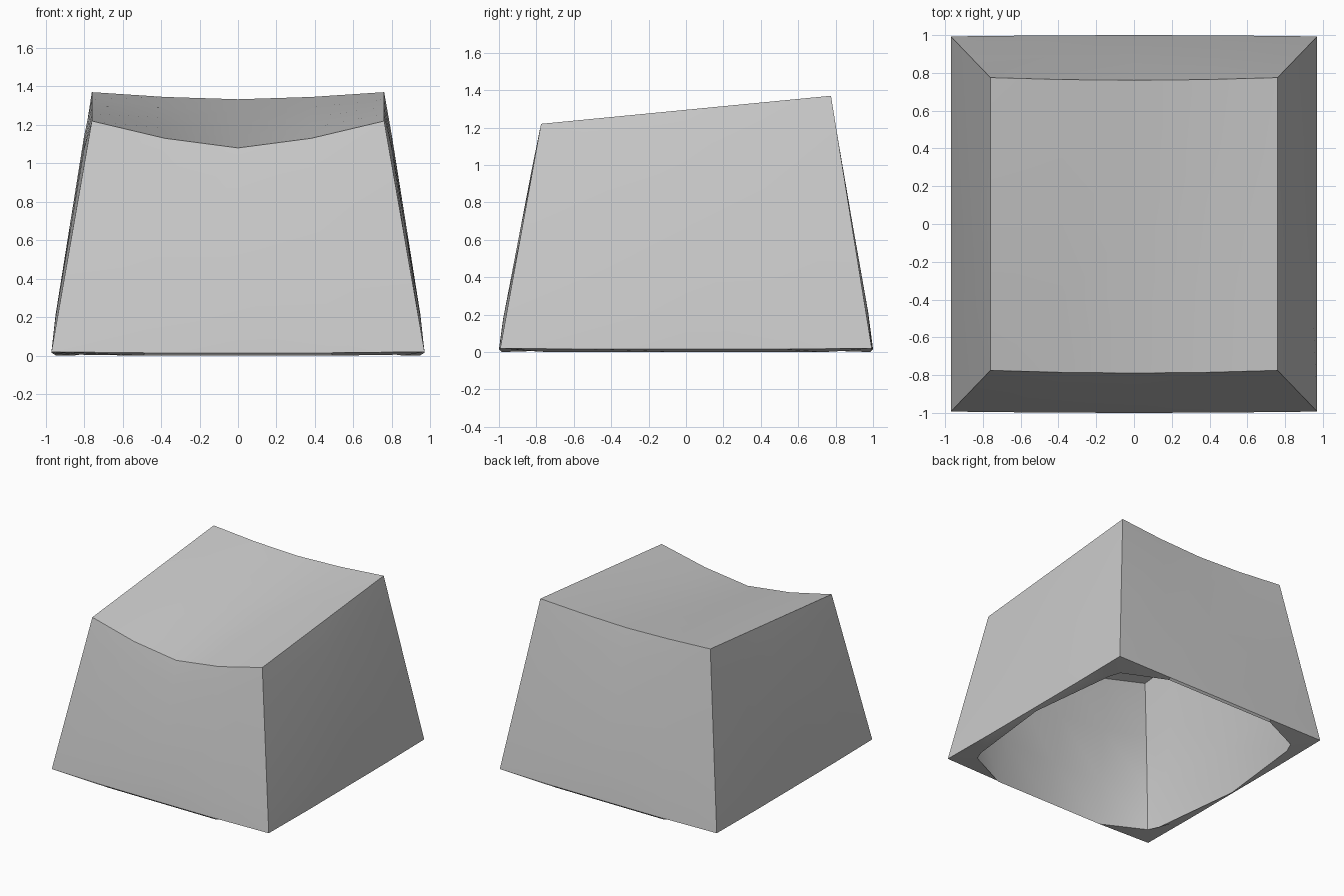
import bpy, bmesh

if "Cube" in bpy.data.objects:
    bpy.data.objects.remove(bpy.data.objects["Cube"])

N = 4                                   # grid steps across the dished top
STEPS = [-1, -0.5, 0, 0.5, 1]
FRONT = [1.22, 1.13, 1.08]              # front rim height: corner, quarter, centre
BACK = [1.37, 1.345, 1.333]             # back rim height

# grid indices walked once around the border
border = ([(i, 0) for i in range(N)] + [(N, j) for j in range(N)]
          + [(i, N) for i in range(N, 0, -1)] + [(0, j) for j in range(N, 0, -1)])

bm = bmesh.new()


def dished_grid(hx, hy, drop_front, drop_back):
    """Cylindrically dished, sloping patch; returns its border vertices."""
    grid = {}
    for i, u in enumerate(STEPS):
        k = 2 - abs(i - 2)
        for j, v in enumerate(STEPS):
            t = (v + 1) / 2
            z = (FRONT[k] - drop_front) * (1 - t) + (BACK[k] - drop_back) * t
            grid[i, j] = bm.verts.new((u * hx, v * hy - 0.014 * (1 - u * u), z))
    for i in range(N):
        for j in range(N):
            bm.faces.new((grid[i, j], grid[i + 1, j], grid[i + 1, j + 1], grid[i, j + 1]))
    return [grid[p] for p in border]


def bridge(a, b):
    n = len(a)
    for k in range(n):
        bm.faces.new((a[k], a[(k + 1) % n], b[(k + 1) % n], b[k]))


def wall(bottom, top, levels, bulge, corner_bulge):
    """Pillowed wall between two rings, pushed outward at the given levels."""
    rings = [bottom]
    for t in levels:
        ring = []
        for (i, j), lo, hi in zip(border, bottom, top):
            co = lo.co.lerp(hi.co, t)
            u, v = STEPS[i], STEPS[j]
            push = corner_bulge if abs(u) == abs(v) else bulge
            co.x += push * u * (abs(u) == 1)
            co.y += push * v * (abs(v) == 1)
            ring.append(bm.verts.new(co))
        rings.append(ring)
    rings.append(top)
    for a, b in zip(rings, rings[1:]):
        bridge(a, b)


def outer_foot(i, j):
    u, v = STEPS[i], STEPS[j]
    y = v * 0.993 + (0.007 * v * (1 - u * u) if abs(v) == 1 else 0)
    return (u * 0.97, y, 0.02 if abs(u) == abs(v) else 0.015)


def inner_foot(i, j):
    u, v = STEPS[i], STEPS[j]
    if abs(u) == 1 and abs(v) == 1:     # cut-off corners of the opening
        return (u * 0.825, v * 0.825, 0.005)
    if abs(u) == 1:                     # left and right sides
        return (u * (0.945 if v == 0 else 0.86), v * 1.48, 0)
    return (u * 0.98, v * 0.985, 0)     # front and back sides


# outer skin, hollow inside, and the rim joining them
outer_top = dished_grid(0.76, 0.775, 0, 0)
inner_top = dished_grid(0.735, 0.748, 0.03, 0.015)
outer_bottom = [bm.verts.new(outer_foot(*p)) for p in border]
inner_bottom = [bm.verts.new(inner_foot(*p)) for p in border]
wall(outer_bottom, outer_top, (0.15, 0.5, 0.85), 0.01, 0)
bridge(outer_bottom, inner_bottom)
wall(inner_bottom, inner_top, (0.3, 0.65), 0.006, 0.015)
bmesh.ops.recalc_face_normals(bm, faces=bm.faces)

mesh = bpy.data.meshes.new("key_cap")
bm.to_mesh(mesh)
bm.free()
cap = bpy.data.objects.new("key_cap", mesh)
bpy.context.collection.objects.link(cap)
bpy.context.view_layer.objects.active = cap
cap.select_set(True)
bpy.ops.object.shade_smooth_by_angle()
